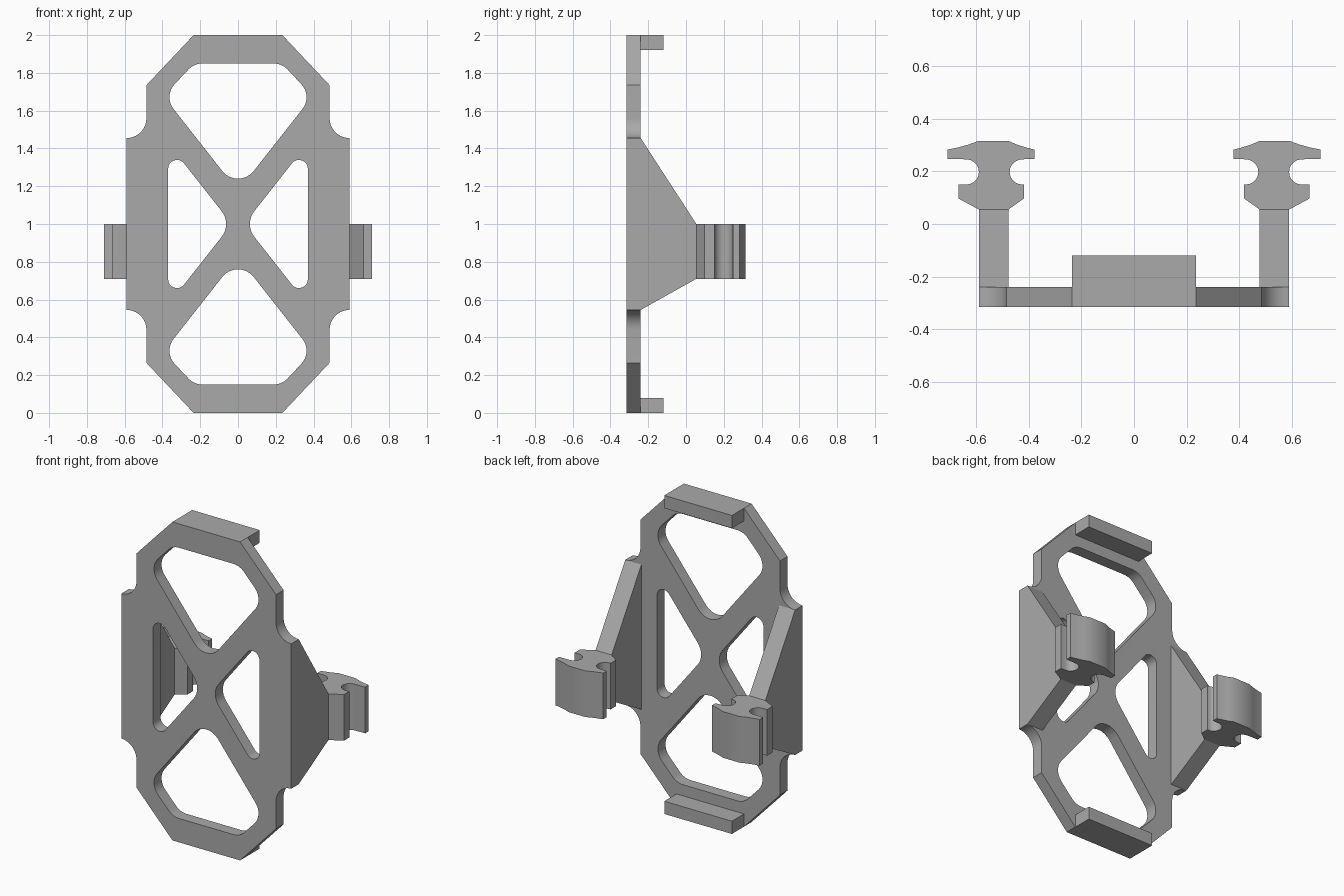
import bpy, bmesh, math
from mathutils import Vector, Matrix

cube = bpy.data.objects.get("Cube")
if cube:
    bpy.data.objects.remove(cube, do_unlink=True)

grey = bpy.data.materials.new("plain grey")
grey.use_nodes = True
colour = (0.4, 0.4, 0.4, 1)
grey.diffuse_color = colour
grey.node_tree.nodes["Principled BSDF"].inputs["Base Color"].default_value = colour

# Planes in which profiles are drawn: columns are profile x, profile y, depth
FRONT = Matrix(((1, 0, 0), (0, 0, 1), (0, 1, 0)))   # x, z, depth along y
SIDE = Matrix(((0, 0, 1), (1, 0, 0), (0, 1, 0)))    # y, z, depth along x
TOP = Matrix.Identity(3)                            # x, y, depth along z


def prism(name, loops, plane, start, end):
    """Extrude an outline, with optional hole loops, from start to end depth."""
    bm = bmesh.new()
    for loop in loops:
        verts = [bm.verts.new((p[0], p[1], start)) for p in loop]
        for a, b in zip(verts, verts[1:] + verts[:1]):
            bm.edges.new((a, b))
    bmesh.ops.triangle_fill(bm, use_beauty=True, edges=bm.edges[:], normal=(0, 0, 1))
    grown = bmesh.ops.extrude_face_region(bm, geom=bm.faces[:])["geom"]
    top = [v for v in grown if isinstance(v, bmesh.types.BMVert)]
    bmesh.ops.translate(bm, verts=top, vec=(0, 0, end - start))
    bm.transform(plane.to_4x4())
    bmesh.ops.recalc_face_normals(bm, faces=bm.faces[:])
    mesh = bpy.data.meshes.new(name)
    bm.to_mesh(mesh)
    bm.free()
    mesh.materials.append(grey)
    obj = bpy.data.objects.new(name, mesh)
    bpy.context.collection.objects.link(obj)
    bpy.ops.object.select_all(action="DESELECT")
    obj.select_set(True)
    bpy.context.view_layer.objects.active = obj
    bpy.ops.object.shade_smooth_by_angle(angle=math.radians(25))
    return obj


def arc(cx, cy, r, a0, a1, steps=10):
    angles = [math.radians(a0 + (a1 - a0) * i / steps) for i in range(steps + 1)]
    return [(cx + r * math.cos(a), cy + r * math.sin(a)) for a in angles]


def fillet(corners, steps=8):
    """Round each (x, y, radius) corner of a convex polygon."""
    out = []
    for i, (x, y, r) in enumerate(corners):
        p = Vector((x, y))
        d0 = (Vector(corners[i - 1][:2]) - p).normalized()
        d1 = (Vector(corners[(i + 1) % len(corners)][:2]) - p).normalized()
        half = d0.angle(d1) / 2
        centre = p + (d0 + d1).normalized() * (r / math.sin(half))
        v0 = p + d0 * (r / math.tan(half)) - centre
        v1 = p + d1 * (r / math.tan(half)) - centre
        turn = math.atan2(v0.x * v1.y - v0.y * v1.x, v0.dot(v1))
        for k in range(steps + 1):
            out.append(centre + Matrix.Rotation(turn * k / steps, 2) @ v0)
    return out


def flip_x(loop):
    return [(-p[0], p[1]) for p in reversed(loop)]


def flip_z(loop):
    return [(p[0], 2 - p[1]) for p in reversed(loop)]


# Back plate: chamfered outline with scooped shoulders and four rounded windows
quarter = [(0.235, 2), (0.485, 1.735)] + arc(0.59, 1.56, 0.105, 180, 270)
right_half = quarter + flip_z(quarter)
outline = right_half + flip_x(right_half)
upper_window = fillet([(-0.232, 1.85, 0.1), (0.232, 1.85, 0.1), (0.395, 1.677, 0.1),
                       (0, 1.175, 0.105), (-0.395, 1.677, 0.1)])
side_window = fillet([(0.033, 1, 0.11), (0.37, 1.428, 0.047), (0.37, 0.572, 0.047)])
prism("plate", [outline, upper_window, flip_z(upper_window), side_window,
                flip_x(side_window)], FRONT, -0.315, -0.24)

# Lips along the top and bottom edges
lip = [(-0.24, 1.92), (-0.12, 1.92), (-0.12, 2), (-0.24, 2)]
prism("top_lip", [lip], SIDE, -0.235, 0.235)
prism("bottom_lip", [flip_z(lip)], SIDE, -0.235, 0.235)

# Tapered arms and the grooved clips on their ends
arm = [(-0.24, 1.455), (0.055, 1), (0.055, 0.71), (-0.24, 0.545)]
clip = ([(0.59, 0.055), (0.668, 0.097), (0.668, 0.15)]
        + arc(0.638, 0.198, 0.048, 270, 90)
        + [(0.71, 0.248), (0.71, 0.283), (0.67, 0.291), (0.63, 0.302), (0.592, 0.316),
           (0.478, 0.316), (0.445, 0.302), (0.41, 0.291), (0.378, 0.283), (0.378, 0.248)]
        + arc(0.425, 0.198, 0.048, 90, -90)
        + [(0.419, 0.15), (0.419, 0.097), (0.478, 0.055)])
for side, sign in (("left", 1), ("right", -1)):
    prism(side + "_arm", [arm], SIDE, sign * 0.478, sign * 0.59)
    prism(side + "_clip", [clip if sign > 0 else flip_x(clip)], TOP, 0.71, 1)
